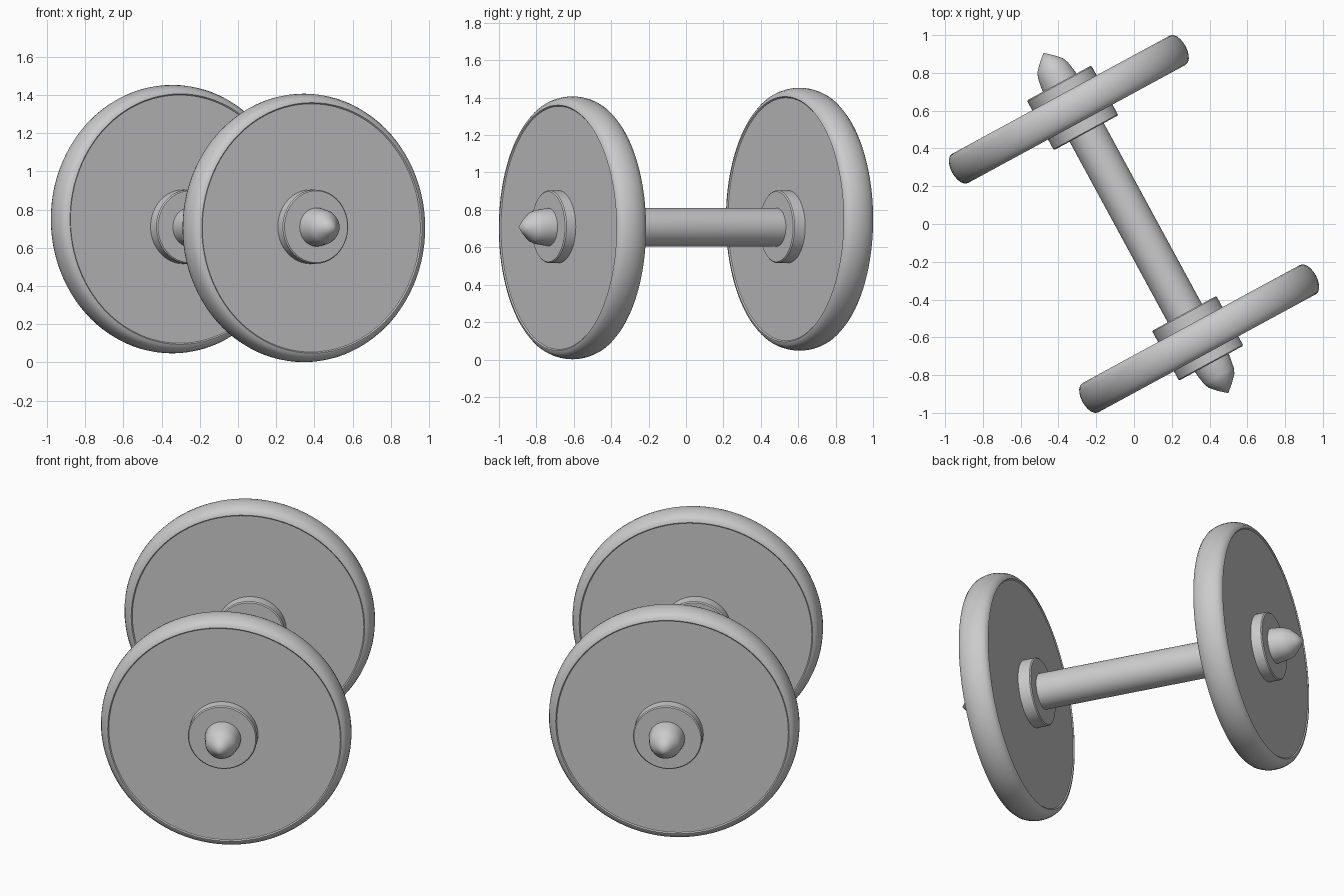
import bpy, bmesh
from math import sin, cos, pi, radians
from mathutils import Matrix, Vector

if "Cube" in bpy.data.objects:
    bpy.data.objects.remove(bpy.data.objects["Cube"])

T = radians(28.5)
AXIS = Vector((sin(T), -cos(T), 0))   # axle direction, towards the front wheel
SIDE = Vector((cos(T), sin(T), 0))
UP = Vector((0, 0, 1))


def lathe(name, profile, center, segs=64):
    """Revolve (radius, along) points around the axle direction."""
    bm = bmesh.new()
    rings = []
    for r, a in profile:
        if r == 0:
            rings.append([bm.verts.new((0, 0, a))])
        else:
            rings.append([bm.verts.new((r * cos(2 * pi * i / segs), r * sin(2 * pi * i / segs), a))
                          for i in range(segs)])
    for lo, hi in zip(rings, rings[1:]):
        for i in range(segs):
            j = (i + 1) % segs
            quad = [lo[i % len(lo)], lo[j % len(lo)], hi[j % len(hi)], hi[i % len(hi)]]
            bm.faces.new(list(dict.fromkeys(quad)))
    bmesh.ops.recalc_face_normals(bm, faces=bm.faces)
    mesh = bpy.data.meshes.new(name)
    bm.to_mesh(mesh)
    bm.free()
    ob = bpy.data.objects.new(name, mesh)
    bpy.context.collection.objects.link(ob)
    m = Matrix((SIDE, UP, AXIS)).transposed().to_4x4()
    ob.matrix_world = Matrix.Translation(center) @ m
    bpy.ops.object.select_all(action='DESELECT')
    ob.select_set(True)
    bpy.context.view_layer.objects.active = ob
    bpy.ops.object.shade_smooth_by_angle(angle=radians(35))
    return ob


def mirrored(half):
    """Complete a half profile on the other side of its middle."""
    return [(r, -a) for r, a in half] + [(r, a) for r, a in reversed(half) if a > 0]


# Wheels: flat discs with a rounded rim; the rear one sits slightly higher
wheel = mirrored([(0, .082), (.65, .082), (.656, .088), (.672, .083),
                  (.686, .068), (.695, .048), (.701, .024), (.703, 0)])
# Hubs: short collars through each wheel
hub = mirrored([(0, .15), (.188, .15), (.194, .144)])
for label, s, wz in (("front", 1, .704), ("rear", -1, .75)):
    lathe(label + "_wheel", wheel, Vector((.345 * s, -.607 * s, wz)), 96)
    lathe(label + "_hub", hub, AXIS * .694 * s + Vector((.006, .005, .71)))

# Axle with pointed ends
lathe("axle", mirrored([(0, 1.025), (.04, .99), (.078, .95), (.09, .92), (.1, .86), (.103, .8)]),
      Vector((.01, .005, .708)), 48)
